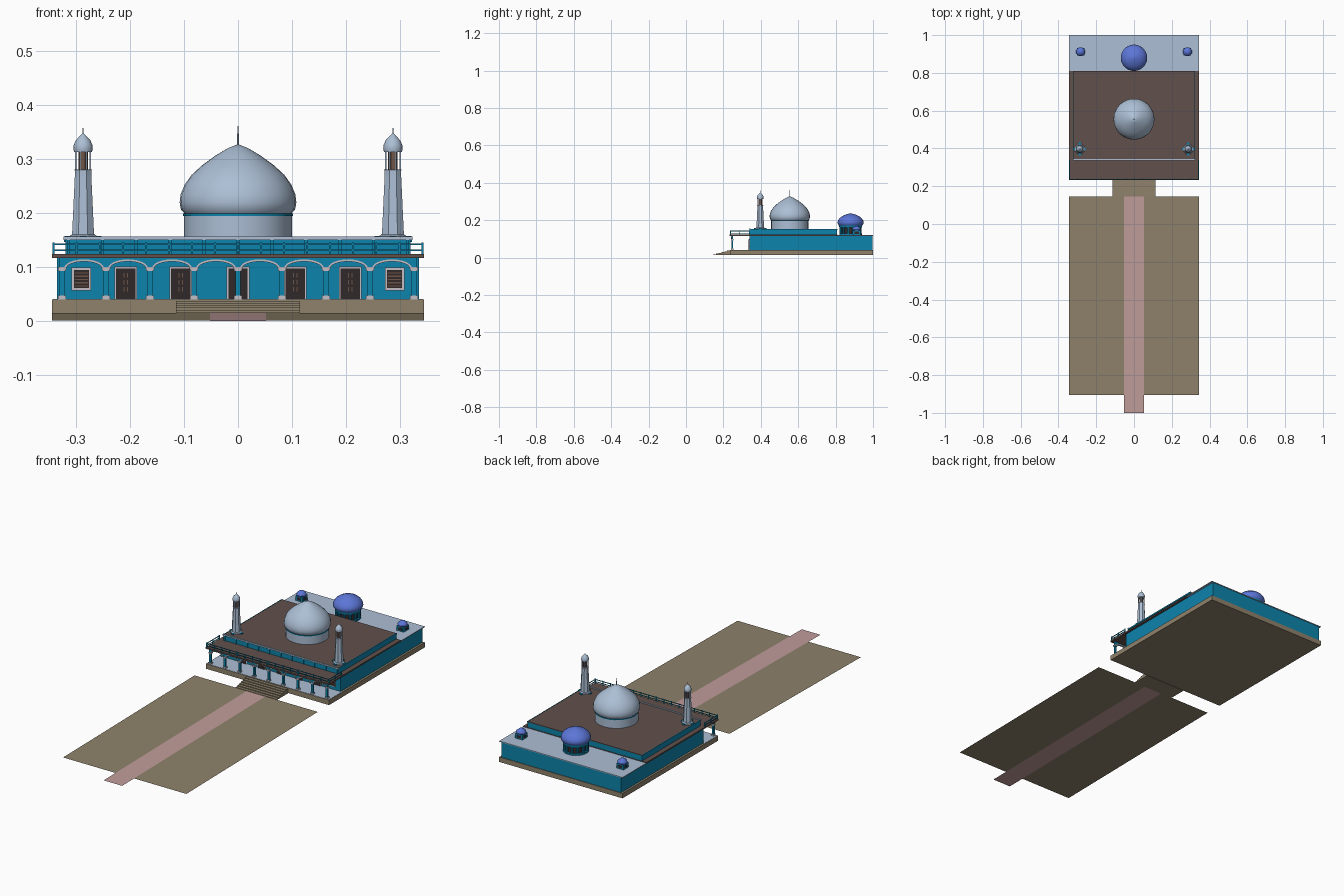
import bpy, bmesh, math
from mathutils import Vector

if "Cube" in bpy.data.objects:
    bpy.data.objects.remove(bpy.data.objects["Cube"])


def mat(name, r, g, b):
    m = bpy.data.materials.new(name)
    lin = [((c / 255 + 0.055) / 1.055) ** 2.4 for c in (r, g, b)]
    m.diffuse_color = (*lin, 1)
    m.use_nodes = True
    m.node_tree.nodes["Principled BSDF"].inputs["Base Color"].default_value = m.diffuse_color
    return m


TEAL = mat("teal_paint", 13, 132, 172)
PALE = mat("pale_blue_plaster", 172, 191, 213)
TAN = mat("tan_stone", 143, 130, 107)
BROWN = mat("brown_roofing", 97, 81, 76)
PINK = mat("pink_paving", 192, 157, 155)
VIOLET = mat("violet_blue_tile", 92, 118, 215)
DARK = mat("dark_door", 48, 40, 42)
TRIM = mat("light_trim", 197, 190, 198)
WOOD = mat("brown_wood", 110, 85, 72)


def finish(name, bm, m, smooth=False):
    bmesh.ops.recalc_face_normals(bm, faces=bm.faces)
    me = bpy.data.meshes.new(name)
    bm.to_mesh(me)
    bm.free()
    me.materials.append(m)
    ob = bpy.data.objects.new(name, me)
    bpy.context.collection.objects.link(ob)
    if smooth:
        bpy.ops.object.select_all(action='DESELECT')
        ob.select_set(True)
        bpy.context.view_layer.objects.active = ob
        bpy.ops.object.shade_smooth_by_angle(angle=math.radians(35))
    return ob


def prism(bm, pts, y0, y1):
    """Extrude an (x, z) outline from y0 to y1."""
    a = [bm.verts.new((x, y0, z)) for x, z in pts]
    b = [bm.verts.new((x, y1, z)) for x, z in pts]
    bm.faces.new(a)
    bm.faces.new(b[::-1])
    n = len(pts)
    for i in range(n):
        bm.faces.new((a[i], b[i], b[(i + 1) % n], a[(i + 1) % n]))


def box(bm, x0, x1, y0, y1, z0, z1):
    prism(bm, [(x0, z0), (x1, z0), (x1, z1), (x0, z1)], y0, y1)


def boxes(name, m, *dims):
    bm = bmesh.new()
    for d in dims:
        box(bm, *d)
    return finish(name, bm, m)


def lathe(name, m, x, y, prof, n=24, smooth=True, lobes=0.0, turn=0.0):
    """Spin an (r, z) profile; lobes pulls in every second meridian."""
    bm = bmesh.new()
    rings = []
    for r, z in prof:
        if r == 0:
            rings.append([bm.verts.new((x, y, z))] * n)
            continue
        ring = []
        for k in range(n):
            a = 2 * math.pi * k / n + turn
            rr = r * (1 - lobes * (k % 2 == 0))
            ring.append(bm.verts.new((x + rr * math.cos(a), y + rr * math.sin(a), z)))
        rings.append(ring)
    for lo, hi in zip(rings, rings[1:]):
        for k in range(n):
            vs = list(dict.fromkeys((lo[k], lo[(k + 1) % n], hi[(k + 1) % n], hi[k])))
            if len(vs) > 2:
                bm.faces.new(vs)
    for ring in (rings[0], rings[-1]):
        if ring[0] is not ring[1]:
            bm.faces.new(ring)
    return finish(name, bm, m, smooth)


# sloping forecourt and path
def slope(name, m, strips):
    bm = bmesh.new()
    for x0, x1, y0, y1 in strips:
        f = lambda y: 0.015 * (y + 1) / 1.145
        bm.faces.new([bm.verts.new(p) for p in ((x0, y0, f(y0)), (x1, y0, f(y0)),
                                                (x1, y1, f(y1)), (x0, y1, f(y1)))])
    return finish(name, bm, m)


slope("forecourt", TAN, [(-.345, -.052, -.905, .145), (.052, .345, -.905, .145)])
slope("entry_path", PINK, [(-.052, .052, -1, .145)])

# plinth, steps and verandah floor
boxes("plinth", TAN, (-.345, .345, .235, 1, .015, .04))
boxes("entry_steps", TAN, *[(-.115, .115, .145 + .015 * i, .236, .013 + .004 * i, .017 + .004 * i)
                            for i in range(6)])
boxes("verandah_floor", PALE, (-.343, .343, .237, .342, .0395, .041))

# main hall and roofs
boxes("hall_walls", TEAL, (-.335, .335, .34, .997, .04, .118))
boxes("lower_roof", BROWN, (-.345, .345, .233, .81, .117, .124))
boxes("rear_roof", PALE, (-.345, .345, .81, 1, .117, .121))
boxes("upper_storey", TEAL, (-.32, .32, .343, .808, .124, .15))
boxes("upper_roof", BROWN, (-.3205, .3205, .343, .8085, .15, .153))
boxes("upper_parapet", TEAL, (-.322, -.319, .34, .81, .147, .154), (.319, .322, .34, .81, .147, .154))
boxes("front_cornice", PALE, (-.323, .323, .337, .344, .15, .157))
boxes("upper_pilasters", TEAL, *[(x - .003, x + .003, .339, .344, .124, .15)
                                 for x in [-.314 + .0628 * i for i in range(11)]])

# verandah columns and arches
BAY = .0815
cols = [BAY * i for i in range(-4, 5)]
boxes("verandah_columns", TEAL, *[(x - .005, x + .005, .242, .252, .041, .118) for x in cols])
boxes("column_bases_and_capitals", TRIM,
      *[(x - .0075, x + .0075, .2395, .2545, z, z + .007) for x in cols for z in (.041, .093)])
spandrel, trim = bmesh.new(), bmesh.new()
HALF, N = BAY / 2 - .004, 14
for i in range(8):
    cx = BAY * (i - 3.5)
    arc = [(-math.cos(math.pi * k / N), math.sin(math.pi * k / N)) for k in range(N + 1)]
    outer = [(cx + HALF * c, .098 + .0165 * s) for c, s in arc]
    inner = [(cx + (HALF - .004) * c, .098 + .0125 * s) for c, s in arc]
    for k in range(N):
        p, q = outer[k], outer[k + 1]
        prism(spandrel, [p, q, (q[0], .118), (p[0], .118)], .243, .251)
        prism(trim, [inner[k], inner[k + 1], q, p], .2405, .2525)
finish("arch_spandrels", spandrel, TEAL)
finish("arch_trim", trim, TRIM)

# doors and louvred windows
doors = [-.208, -.106, 0, .106, .208]
wins = [-.29, .29]
boxes("door_frames", TRIM, *[(x - .021, x + .021, .337, .341, .041, .101) for x in doors],
      *[(x - .018, x + .018, .337, .341, .057, .099) for x in wins])
boxes("door_leaves", DARK, *[(x - .018, x + .018, .335, .341, .041, .098) for x in doors],
      *[(x - .014, x + .014, .335, .341, .061, .095) for x in wins])
boxes("window_slats", WOOD, *[(x - .014, x + .014, .3335, .336, z, z + .0025)
                              for x in wins for z in [.064 + .006 * i for i in range(5)]])
boxes("door_handles", WOOD, *[(x + s * .003 - .001, x + s * .003 + .001, .3335, .336, z, z + .008)
                              for x in doors for s in (-1, 1) for z in (.055, .068, .081)])

# verandah roof railing: posts and rails on three sides
rail = []
for z in (.130, .141):
    rail.append((-.343, .343, .2365, .2395, z, z + .003))
    rail += [(s * .3415 - .0015, s * .3415 + .0015, .2365, .34, z, z + .003) for s in (-1, 1)]
for i in range(17):
    x = -.3415 + .683 * i / 16
    rail.append((x - .0018, x + .0018, .236, .240, .124, .146))
for s in (-1, 1):
    for y in (.288, .338):
        rail.append((s * .3415 - .0018, s * .3415 + .0018, y - .002, y + .002, .124, .146))
boxes("roof_railing", TEAL, *rail)

# main dome
DY = .555
lathe("main_drum", PALE, 0, DY, [(.1, .15), (.1, .197)], 24)
lathe("main_dome_band", TEAL, 0, DY, [(.1015, .195), (.1015, .1995)], 24)
lathe("main_dome", PALE, 0, DY,
      [(.1, .199), (.107, .207), (.1095, .22), (.1075, .235), (.1, .253), (.087, .271),
       (.067, .289), (.042, .307), (.018, .321), (0, .328)], 24, lobes=.012)
lathe("main_spire", PALE, 0, DY, [(.002, .325), (.001, .362)], 8)

# rear dome on an open drum
RY = .88
lathe("rear_drum_core", DARK, 0, RY, [(.05, .12), (.05, .165)], 24)
lathe("rear_drum_rim", TEAL, 0, RY, [(.06, .16), (.062, .172)], 24)
lathe("rear_drum_foot", TEAL, 0, RY, [(.06, .12), (.06, .128)], 24)
for k in range(12):
    a = 2 * math.pi * (k + .5) / 12
    lathe("rear_drum_column", TEAL, .054 * math.cos(a), RY + .054 * math.sin(a),
          [(.006, .125), (.006, .163)], 8)
lathe("rear_dome", VIOLET, 0, RY,
      [(.06, .17), (.067, .177), (.07, .187), (.068, .197), (.06, .21), (.045, .222),
       (.025, .231), (.01, .235), (0, .238)], 24)

for s in (-1, 1):
    # small rear turrets
    x, y = s * .283, .912
    boxes("turret_base", TEAL, (x - .02, x + .02, y - .02, y + .02, .121, .145))
    boxes("turret_openings", DARK, (x - .012, x + .012, y - .0206, y + .0206, .126, .139),
          (x - .0206, x + .0206, y - .012, y + .012, .126, .139))
    q = math.pi / 8
    lathe("turret_dome", VIOLET, x, y, [(.023, .144), (.025, .15), (.022, .158), (.012, .166),
                                        (0, .171)], 8, turn=q)

    # front minarets
    x, y = s * .287, .397
    boxes("minaret_foot", TEAL, (x - .034, x + .034, y - .006, y + .006, .152, .158),
          (x - .006, x + .006, y - .034, y + .034, .152, .158))
    lathe("minaret_shaft", PALE, x, y, [(.028, .153), (.027, .158), (.022, .161), (.0165, .27),
                                        (.0165, .279), (.018, .281)], 8, False, turn=q)
    lathe("minaret_lantern_core", WOOD, x, y, [(.0095, .28), (.0095, .316)], 8, False, turn=q)
    for k in range(8):
        a = 2 * math.pi * k / 8 + q
        cx, cy = x + .0145 * math.cos(a), y + .0145 * math.sin(a)
        boxes("minaret_lantern_post", PALE, (cx - .0015, cx + .0015, cy - .0015, cy + .0015, .28, .316))
    lathe("minaret_dome", PALE, x, y, [(.0165, .313), (.018, .319), (.0175, .326), (.0135, .335),
                                       (.006, .343), (.001, .348), (.0006, .358)], 16)
